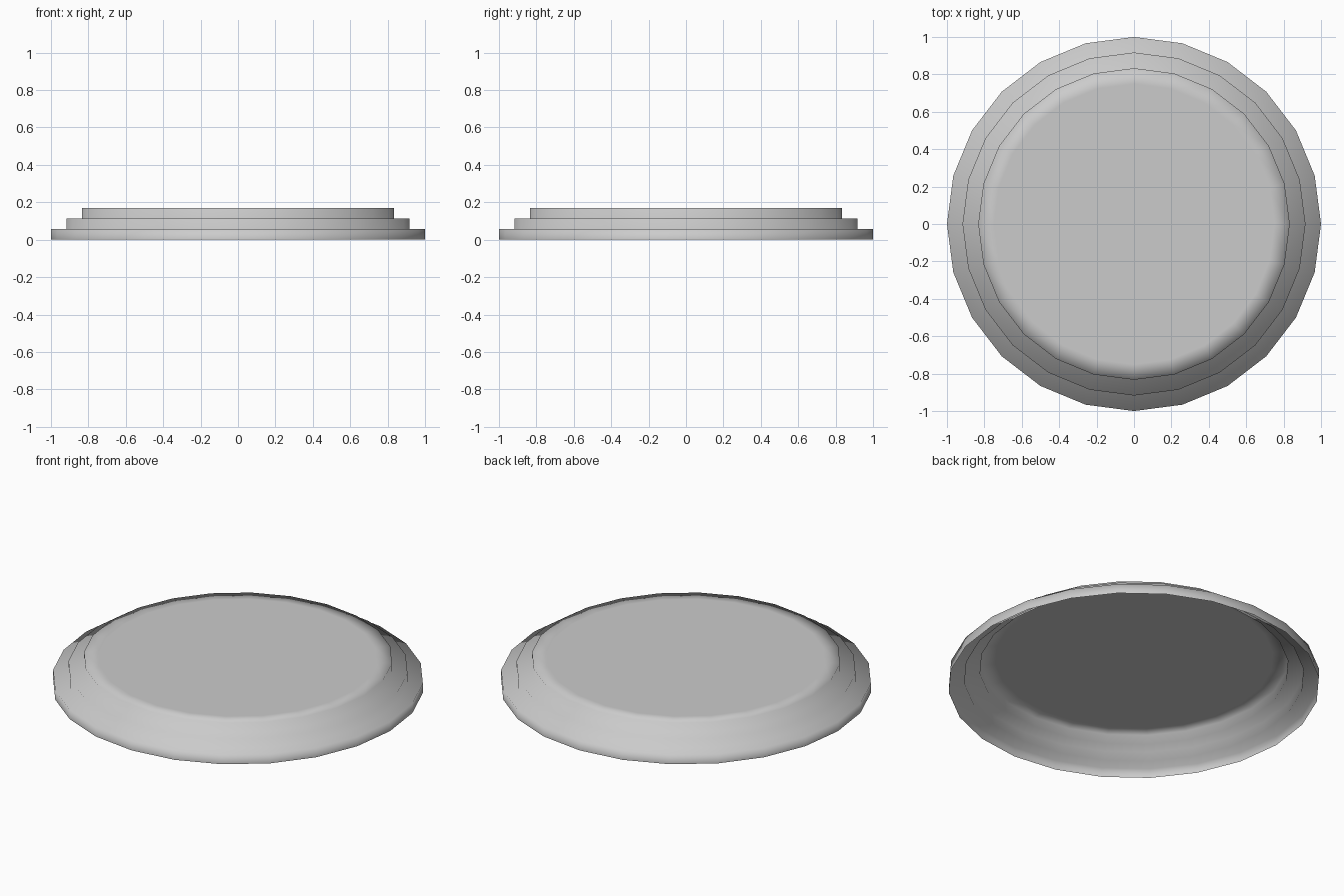
import bpy, bmesh
from math import cos, sin, tau

cube = bpy.data.objects.get("Cube")
if cube:
    bpy.data.objects.remove(cube, do_unlink=True)

SIDES = 24
STEP_HEIGHT = 0.0565
STEP_RADII = [1.0, 0.917, 0.833]
TOP_RADIUS = 0.75

# Plain grey material
grey = bpy.data.materials.new("light grey")
grey.use_nodes = True
colour = (0.6, 0.6, 0.6, 1)
grey.diffuse_color = colour
grey.node_tree.nodes["Principled BSDF"].inputs["Base Color"].default_value = colour

# Stepped profile: a vertical wall and a tread for each tier
profile = []
for i, radius in enumerate(STEP_RADII):
    profile += [(radius, i * STEP_HEIGHT), (radius, (i + 1) * STEP_HEIGHT)]
profile.append((TOP_RADIUS, len(STEP_RADII) * STEP_HEIGHT))

# Thin shell, open underneath, closed by a flat top
bm = bmesh.new()
rings = [[bm.verts.new((r * cos(tau * k / SIDES), r * sin(tau * k / SIDES), z))
          for k in range(SIDES)] for r, z in profile]
for low, high in zip(rings, rings[1:]):
    for k in range(SIDES):
        n = (k + 1) % SIDES
        bm.faces.new((low[k], low[n], high[n], high[k]))
bm.faces.new(rings[-1])

# Soft shading runs across the steps
for face in bm.faces:
    face.smooth = True
mesh = bpy.data.meshes.new("stepped_base")
bm.to_mesh(mesh)
bm.free()
mesh.materials.append(grey)
base = bpy.data.objects.new("stepped_base", mesh)
bpy.context.collection.objects.link(base)
